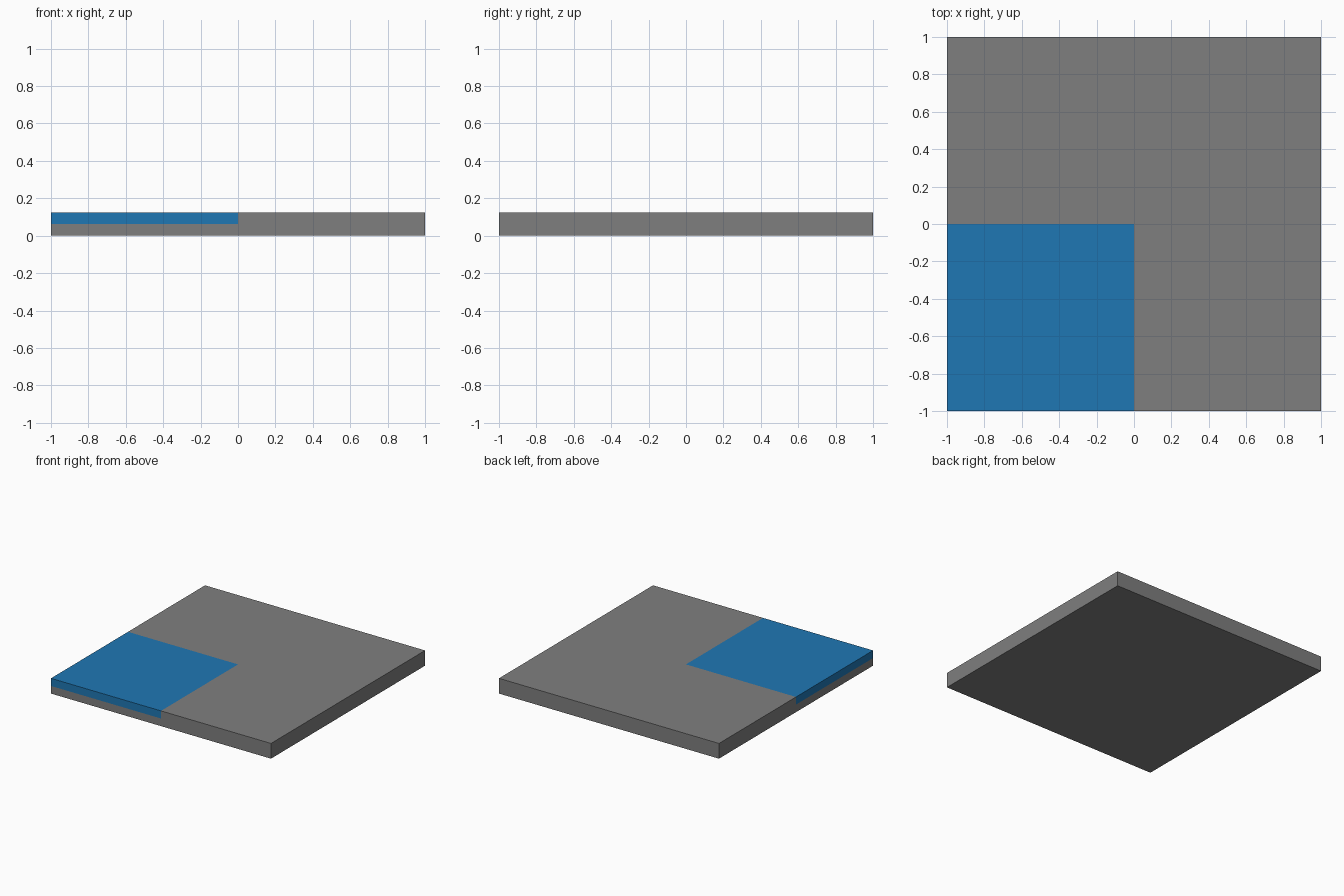
import bpy, bmesh
from mathutils import Vector

if "Cube" in bpy.data.objects:
    bpy.data.objects.remove(bpy.data.objects["Cube"])

THICK = 0.125


def material(name, rgb):
    m = bpy.data.materials.new(name)
    m.diffuse_color = (*rgb, 1.0)
    m.use_nodes = True
    m.node_tree.nodes["Principled BSDF"].inputs["Base Color"].default_value = m.diffuse_color
    return m


# Flat square slab
bm = bmesh.new()
bmesh.ops.create_cube(bm, size=1.0)
bmesh.ops.scale(bm, vec=(2, 2, THICK), verts=bm.verts)
bmesh.ops.translate(bm, vec=(0, 0, THICK / 2), verts=bm.verts)

# Cut through the middle along each axis so the coloured corner has clean edges
for axis in ((1, 0, 0), (0, 1, 0), (0, 0, 1)):
    bmesh.ops.bisect_plane(bm, geom=bm.verts[:] + bm.edges[:] + bm.faces[:],
                           plane_co=(0, 0, THICK / 2), plane_no=Vector(axis))

# Blue on the upper half of the front left quarter, grey elsewhere
for f in bm.faces:
    c = f.calc_center_median()
    f.material_index = int(c.x < -0.01 and c.y < -0.01 and c.z > THICK / 2)

mesh = bpy.data.meshes.new("slab")
bm.to_mesh(mesh)
bm.free()
mesh.materials.append(material("grey", (0.212, 0.212, 0.212)))
mesh.materials.append(material("blue", (0.0137, 0.1845, 0.4564)))
bpy.context.collection.objects.link(bpy.data.objects.new("slab", mesh))
